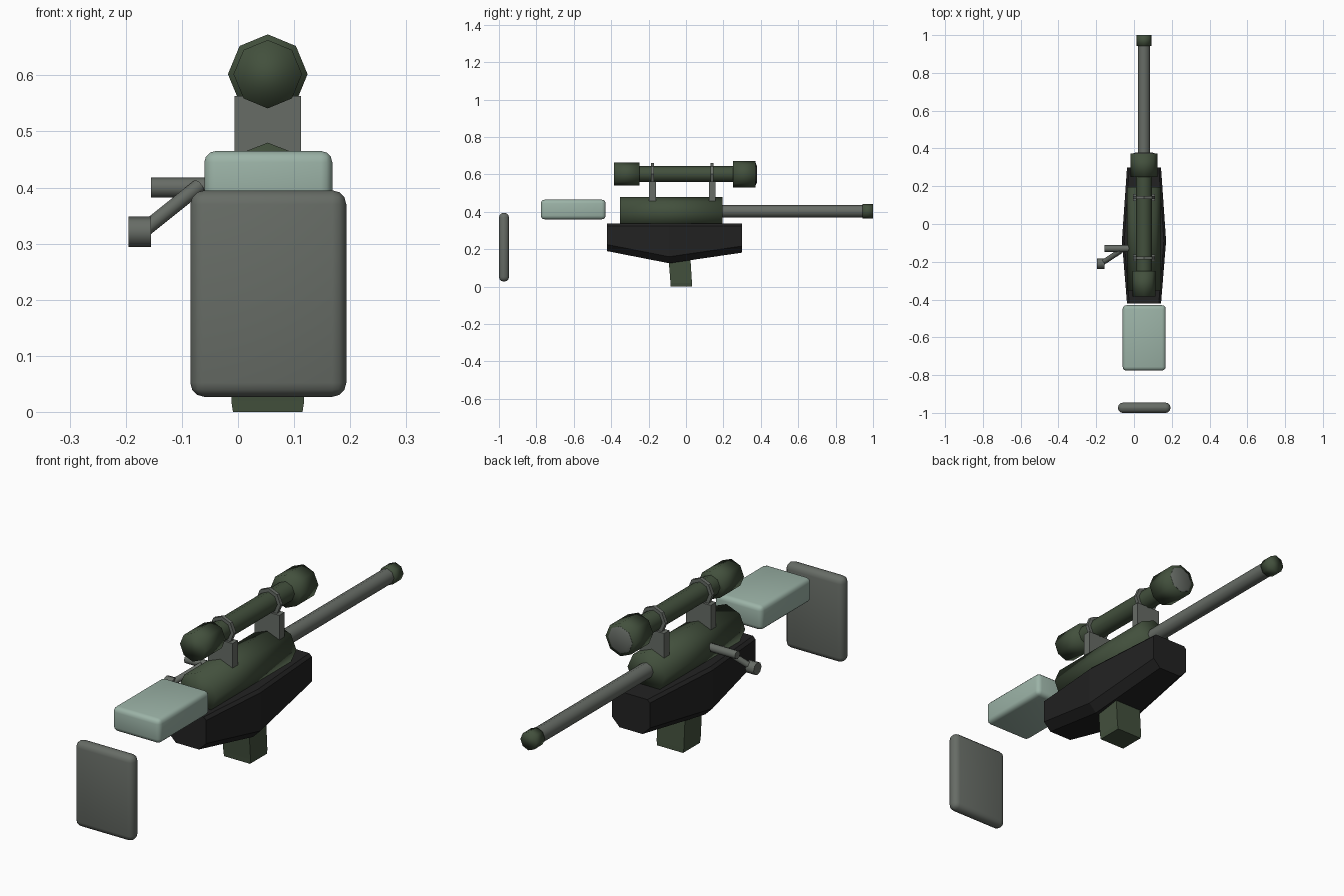
import bpy, bmesh, math
from mathutils import Vector

if "Cube" in bpy.data.objects:
    bpy.data.objects.remove(bpy.data.objects["Cube"])

CX = 0.053      # shared centre line of the long parts
AXIS = 0.403    # barrel height
SIGHT = 0.602   # scope height


def material(name, rgb):
    m = bpy.data.materials.new(name)
    m.diffuse_color = (*rgb, 1)
    m.use_nodes = True
    m.node_tree.nodes["Principled BSDF"].inputs["Base Color"].default_value = m.diffuse_color
    return m


GREEN = material("dark_green", (0.055, 0.080, 0.046))
GRAY = material("steel_gray", (0.135, 0.150, 0.132))
PALE = material("pale_green", (0.33, 0.45, 0.385))
BLACK = material("black", (0.016, 0.016, 0.016))


def finish(name, bm, mat, smooth=None):
    bmesh.ops.recalc_face_normals(bm, faces=bm.faces)
    me = bpy.data.meshes.new(name)
    bm.to_mesh(me)
    bm.free()
    me.materials.append(mat)
    ob = bpy.data.objects.new(name, me)
    bpy.context.collection.objects.link(ob)
    if smooth:
        bpy.ops.object.select_all(action='DESELECT')
        ob.select_set(True)
        bpy.context.view_layer.objects.active = ob
        bpy.ops.object.shade_smooth_by_angle(angle=math.radians(smooth))
    return ob


def box(name, x, y, z, mat, bevel=0, segments=3):
    bm = bmesh.new()
    bmesh.ops.create_cube(bm, size=1)
    for v in bm.verts:
        for i, (lo, hi) in enumerate((x, y, z)):
            v.co[i] = lo if v.co[i] < 0 else hi
    if bevel:
        bmesh.ops.bevel(bm, geom=bm.edges[:], offset=bevel, segments=segments,
                        profile=0.5, affect='EDGES')
    return finish(name, bm, mat, 40 if bevel else None)


def loft(name, rings, mat, smooth=None):
    bm = bmesh.new()
    loops = [[bm.verts.new(p) for p in r] for r in rings]
    n = len(loops[0])
    for a, b in zip(loops, loops[1:]):
        for i in range(n):
            bm.faces.new((a[i], a[(i + 1) % n], b[(i + 1) % n], b[i]))
    bm.faces.new(loops[0][::-1])
    bm.faces.new(loops[-1])
    return finish(name, bm, mat, smooth)


def ring(y, rx, z, rz=None, n=8):
    rz = rz or rx
    return [(CX + rx * math.sin(2 * math.pi * i / n), y,
             z + rz * math.cos(2 * math.pi * i / n)) for i in range(n)]


def rod(name, a, b, r, mat, n=8):
    a, b = Vector(a), Vector(b)
    q = (b - a).to_track_quat('Z', 'Y')
    pts = [q @ Vector((r * math.cos(2 * math.pi * i / n),
                       r * math.sin(2 * math.pi * i / n), 0)) for i in range(n)]
    return loft(name, [[a + p for p in pts], [b + p for p in pts]], mat, 60)


# Rear stock pieces
box("butt_plate", (-0.085, 0.193), (-1.0, -0.946), (0.027, 0.395), GRAY, 0.025)
box("cheek_rest", (-0.06, 0.168), (-0.776, -0.43), (0.36, 0.465), PALE, 0.02)


# Faceted body, deepest and widest near the middle
def section(y, half, bottom):
    top, c, d = 0.337, 0.012, 0.035
    right = [(half - c, top), (half, top - c), (half, bottom + d), (half - d, bottom)]
    return ([(CX + x, y, z) for x, z in right]
            + [(CX - x, y, z) for x, z in reversed(right)])


loft("body", [section(-0.422, 0.09, 0.19), section(-0.09, 0.117, 0.125),
              section(0.3, 0.09, 0.182)], BLACK)

# Receiver, barrel and muzzle
loft("receiver", [ring(-0.352, 0.09, 0.395, 0.085), ring(0.195, 0.09, 0.395, 0.085)], GREEN, 120)
loft("barrel", [ring(0.15, 0.033, AXIS), ring(0.96, 0.033, AXIS)], GRAY, 60)
loft("muzzle", [ring(0.943, 0.039, AXIS), ring(1.0, 0.039, AXIS)], GREEN, 120)

# Scope with two bells and a front lens
loft("scope_tube", [ring(-0.27, 0.043, SIGHT), ring(0.27, 0.043, SIGHT)], GREEN, 60)
loft("scope_rear_bell", [ring(-0.385, 0.061, SIGHT), ring(-0.248, 0.061, SIGHT)], GREEN, 120)
loft("scope_front_bell", [ring(0.25, 0.071, SIGHT), ring(0.372, 0.071, SIGHT)], GREEN, 120)
loft("scope_lens", [ring(0.36, 0.058, SIGHT), ring(0.373, 0.058, SIGHT),
                    ring(0.379, 0.045, SIGHT)], GRAY, 60)

# Scope mounts: block with a thin ring
for label, y in (("rear", -0.179), ("front", 0.14)):
    box(label + "_mount", (-0.006, 0.112), (y - 0.018, y + 0.018), (0.45, 0.563), GRAY)
    bm = bmesh.new()
    profile = [(0.058, -0.008), (0.058, 0.008), (0.04, 0.008), (0.04, -0.008)]
    loops = [[bm.verts.new(p) for p in ring(y + dy, r, SIGHT)] for r, dy in profile]
    for k in range(4):
        a, b = loops[k], loops[(k + 1) % 4]
        for i in range(8):
            j = (i + 1) % 8
            bm.faces.new((a[i], a[j], b[j], b[i]))
    finish(label + "_mount_ring", bm, GRAY)

# Side handle with an angled arm and a knob
rod("handle_rod", (-0.155, -0.13, 0.40), (0.03, -0.13, 0.40), 0.018, GRAY)
rod("handle_arm", (-0.07, -0.142, 0.402), (-0.17, -0.207, 0.322), 0.014, GRAY)
rod("handle_knob", (-0.195, -0.21, 0.321), (-0.155, -0.21, 0.321), 0.027, GRAY)

# Lower magazine, leaning slightly
loft("magazine", [[(CX + sx * w, y, z) for sx, y in
                   ((-1, y0), (1, y0), (1, y1), (-1, y1))]
                  for w, z, y0, y1 in ((0.062, 0.0, -0.082, 0.033),
                                       (0.065, 0.02, -0.083, 0.032),
                                       (0.065, 0.16, -0.094, 0.023))], GREEN)
